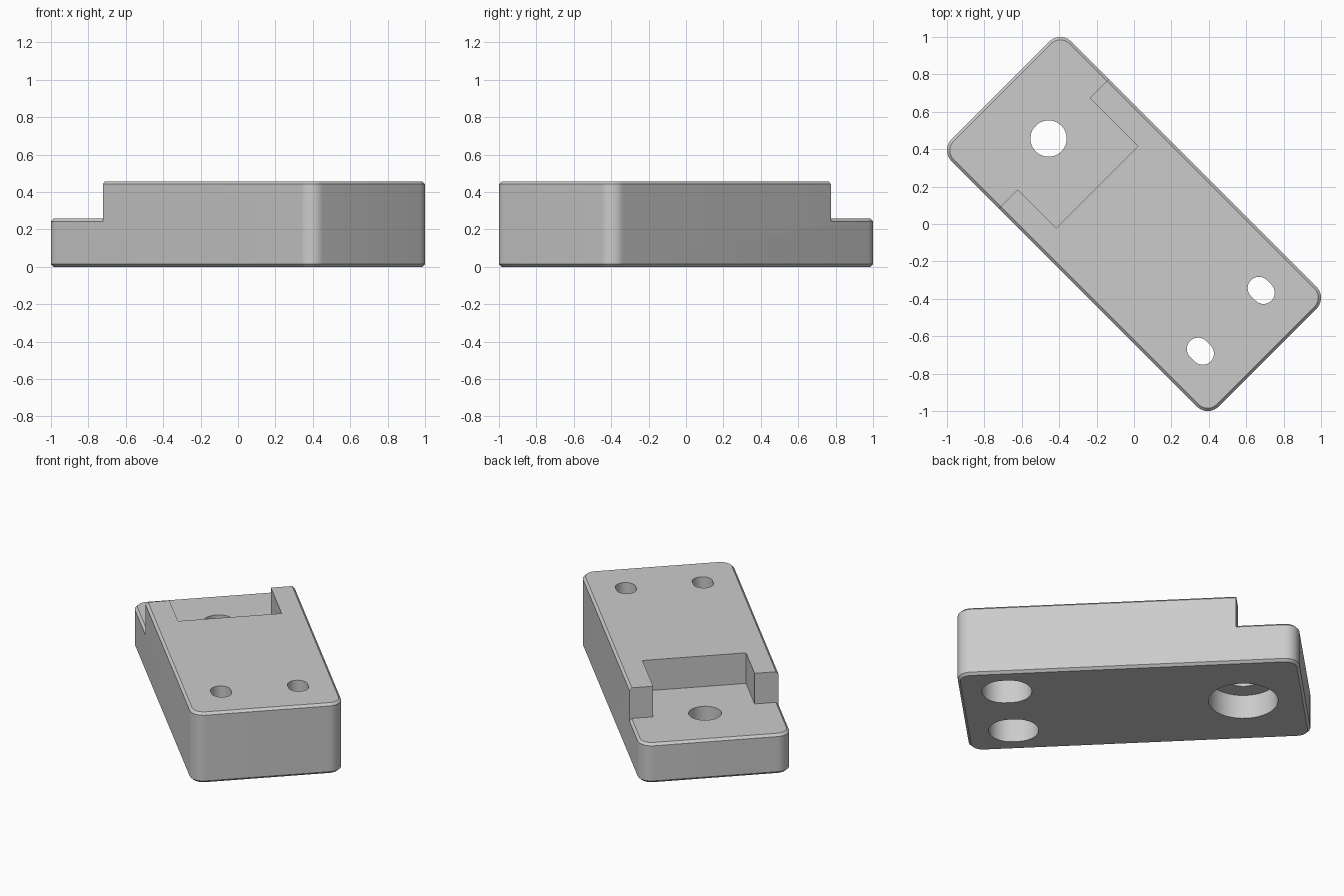
import bpy, bmesh, math
from mathutils import Matrix

cube = bpy.data.objects.get("Cube")
if cube:
    bpy.data.objects.remove(cube, do_unlink=True)

# Plan sizes along the block (length) and across it (width)
HALF_L, HALF_W, CORNER = 1.01, 0.4525, 0.083
HEIGHT, LEDGE, CHAMFER = 0.457, 0.258, 0.015
TURN = Matrix.Rotation(-math.pi / 4, 4, "Z")

grey = bpy.data.materials.new("light_grey")
grey.use_nodes = True
colour = (0.6, 0.6, 0.6, 1)
grey.diffuse_color = colour
grey.node_tree.nodes["Principled BSDF"].inputs["Base Color"].default_value = colour


def rounded(half_l, half_w, radius, steps, cx=0, cy=0):
    """Outline of a rounded rectangle around (cx, cy); half sizes are to the arc centres."""
    points = []
    for i, (sx, sy) in enumerate([(1, 1), (-1, 1), (-1, -1), (1, -1)]):
        for k in range(steps + 1):
            a = (i + k / steps) * math.pi / 2
            points.append((cx + sx * half_l + radius * math.cos(a),
                           cy + sy * half_w + radius * math.sin(a)))
    return points


def outline(inset):
    return rounded(HALF_L - CORNER, HALF_W - CORNER, CORNER - inset, 10)


def loft(name, layers):
    """Closed solid through matching outlines at rising heights."""
    bm = bmesh.new()
    rings = [[bm.verts.new((x, y, z)) for x, y in pts] for z, pts in layers]
    bm.faces.new(rings[0][::-1])
    bm.faces.new(rings[-1])
    n = len(rings[0])
    for low, high in zip(rings, rings[1:]):
        for i in range(n):
            j = (i + 1) % n
            bm.faces.new((low[i], low[j], high[j], high[i]))
    bmesh.ops.remove_doubles(bm, verts=bm.verts, dist=1e-5)
    bmesh.ops.recalc_face_normals(bm, faces=bm.faces)
    bm.transform(TURN)
    mesh = bpy.data.meshes.new(name)
    bm.to_mesh(mesh)
    bm.free()
    obj = bpy.data.objects.new(name, mesh)
    bpy.context.collection.objects.link(obj)
    mesh.materials.append(grey)
    return obj


def cut(target, cutter):
    """Subtract the cutter and throw it away."""
    mod = target.modifiers.new("cut", "BOOLEAN")
    mod.operation, mod.solver, mod.object = "DIFFERENCE", "EXACT", cutter
    bpy.ops.object.select_all(action="DESELECT")
    bpy.context.view_layer.objects.active = target
    target.select_set(True)
    bpy.ops.object.modifier_apply(modifier=mod.name)
    bpy.data.objects.remove(cutter, do_unlink=True)


def drill(target, x, y, z0, z1, radius, stretch=0):
    """Round hole, or a slot when stretched along the block."""
    pts = rounded(stretch / 2, 0, radius, 12, x, y)
    cut(target, loft("drill", [(z0, pts), (z1, pts)]))


# Block with chamfered top and bottom rims
block = loft("mounting_block", [(0, outline(CHAMFER)), (CHAMFER, outline(0)),
                                (HEIGHT - CHAMFER, outline(0)), (HEIGHT, outline(CHAMFER))])

# Stepped end with a pocket, leaving a chamfered ledge
step = [(-1.5, -1), (-0.57, -1), (-0.57, -0.31), (-0.279, -0.31),
        (-0.279, 0.31), (-0.643, 0.31), (-0.643, 1), (-1.5, 1)]
notch = loft("notch", [(LEDGE - CHAMFER, step), (1, step)])
cut(notch, loft("ledge_keep", [(LEDGE - 3 * CHAMFER, outline(-2 * CHAMFER)),
                               (LEDGE, outline(CHAMFER))]))
cut(block, notch)

# Large counterbored hole through the ledge
drill(block, -0.646, 0, -0.1, 0.155, 0.205)
drill(block, -0.646, 0, 0.1, 0.6, 0.097)

# Pair of counterbored slots at the far end
for side in (-1, 1):
    drill(block, 0.732, side * 0.23, -0.1, 0.31, 0.13, 0.035)
    drill(block, 0.732, side * 0.23, 0.2, 0.6, 0.06, 0.035)

bpy.ops.object.select_all(action="DESELECT")
bpy.context.view_layer.objects.active = block
block.select_set(True)
bpy.ops.object.shade_smooth_by_angle(angle=math.radians(30))
